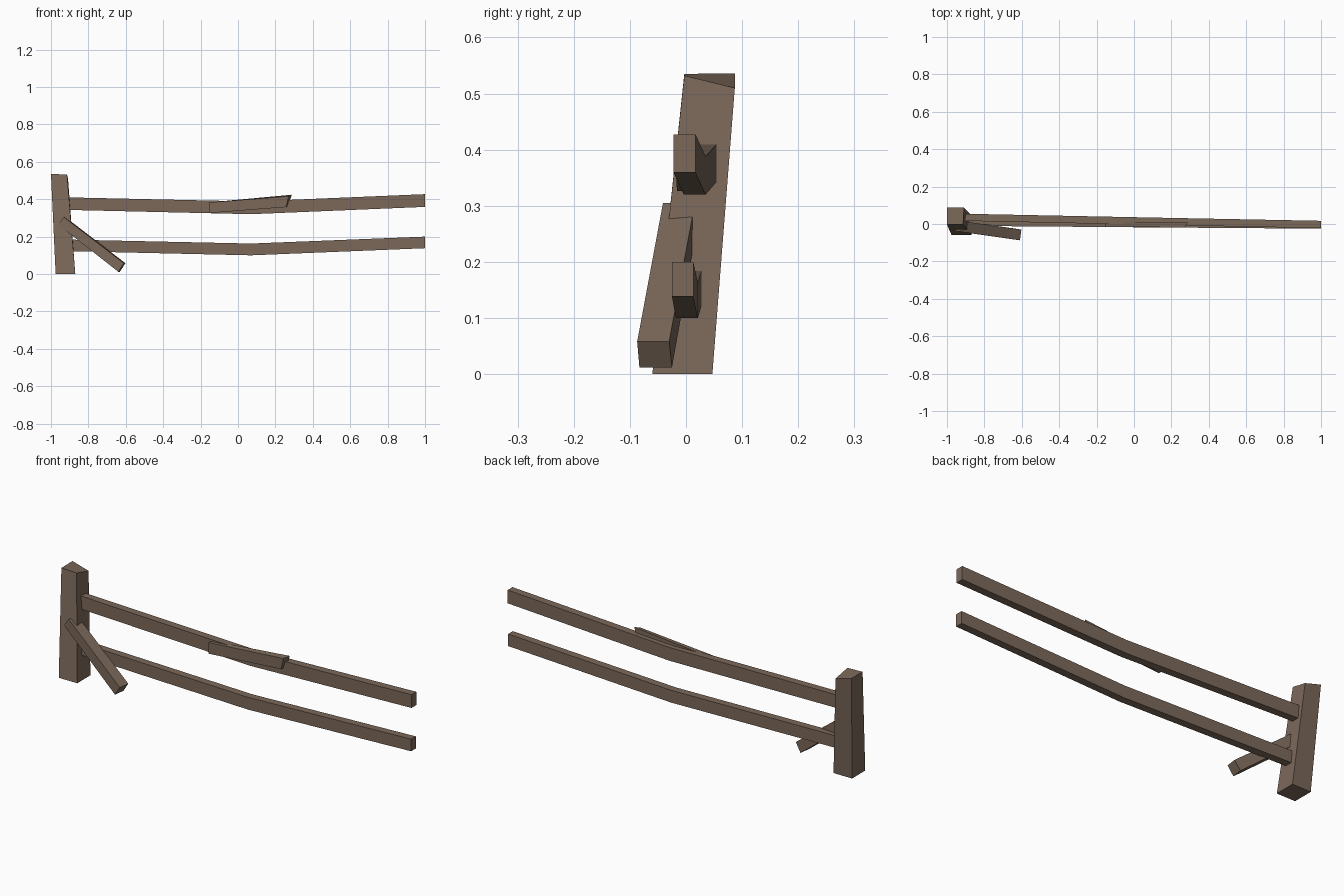
import bpy, bmesh

wood = bpy.data.materials.new("weathered_wood")
wood.diffuse_color = (0.2, 0.14, 0.102, 1)


def loft(name, sections):
    """Skin four-cornered sections in order and cap both ends."""
    bm = bmesh.new()
    rings = [[bm.verts.new(p) for p in s] for s in sections]
    for a, b in zip(rings, rings[1:]):
        for i in range(4):
            j = (i + 1) % 4
            bm.faces.new((a[i], a[j], b[j], b[i]))
    bm.faces.new(rings[0])
    bm.faces.new(rings[-1])
    bmesh.ops.recalc_face_normals(bm, faces=bm.faces)
    me = bpy.data.meshes.new(name)
    bm.to_mesh(me)
    bm.free()
    me.materials.append(wood)
    ob = bpy.data.objects.new(name, me)
    bpy.context.collection.objects.link(ob)
    return ob


def upright(x, y0, y1, z0, z1):
    """Rectangular section across a rail."""
    return [(x, y0, z0), (x, y1, z0), (x, y1, z1), (x, y0, z1)]


# leaning post with a weathered, sloping top
loft("post", [
    [(-0.975, -0.06, 0), (-0.87, -0.06, 0), (-0.87, 0.047, 0), (-0.975, 0.047, 0)],
    [(-1.0, -0.003, 0.535), (-0.914, -0.003, 0.532),
     (-0.909, 0.087, 0.51), (-1.0, 0.087, 0.536)],
])

# sagging rails, set into the post
loft("upper_rail", [upright(-0.92, 0.017, 0.055, 0.343, 0.41),
                    upright(0.07, -0.004, 0.035, 0.32, 0.388),
                    upright(1.0, -0.022, 0.017, 0.359, 0.427)])
loft("lower_rail", [upright(-0.9, -0.01, 0.028, 0.122, 0.184),
                    upright(0.07, -0.018, 0.021, 0.1, 0.163),
                    upright(1.0, -0.025, 0.013, 0.138, 0.2)])

# diagonal brace, from the post down to the ground
loft("brace", [
    [(-0.932, -0.041, 0.305), (-0.924, 0.016, 0.305),
     (-0.954, 0.02, 0.265), (-0.962, -0.037, 0.265)],
    [(-0.61, -0.087, 0.058), (-0.602, -0.03, 0.058),
     (-0.632, -0.025, 0.012), (-0.64, -0.083, 0.012)],
])

# splinter plank lying against the upper rail
loft("splint", [
    upright(-0.155, -0.016, 0.01, 0.326, 0.383),
    [(0.257, -0.018, 0.358), (0.268, 0.008, 0.362),
     (0.288, 0.008, 0.424), (0.27, -0.018, 0.416)],
])
